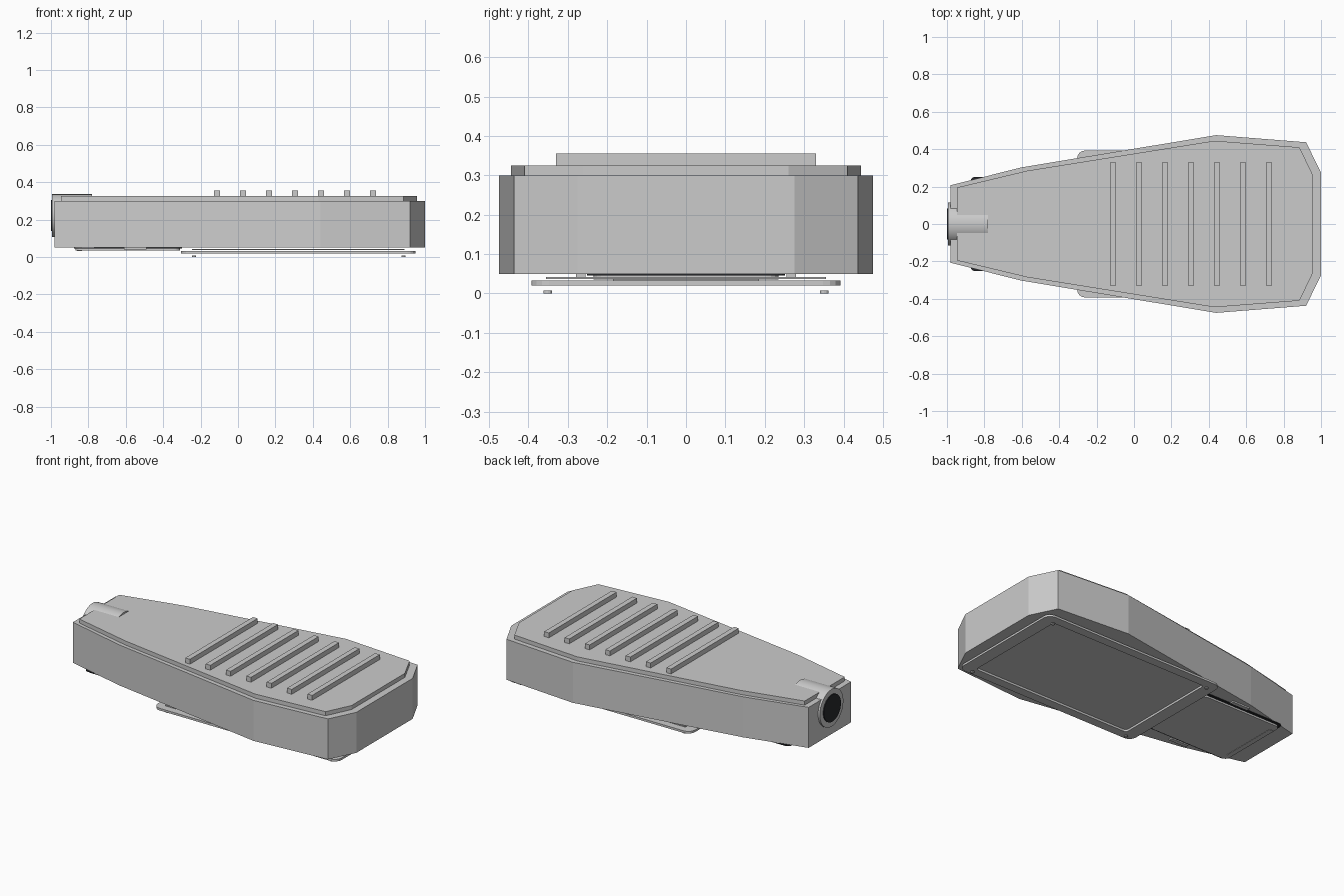
import bpy, bmesh, math

if "Cube" in bpy.data.objects:
    bpy.data.objects.remove(bpy.data.objects["Cube"])


def material(name, c):
    m = bpy.data.materials.new(name)
    m.diffuse_color = (c[0], c[1], c[2], 1)
    m.use_nodes = True
    m.node_tree.nodes["Principled BSDF"].inputs["Base Color"].default_value = m.diffuse_color
    return m


dark = material("dark_rubber", (0.02, 0.022, 0.025))


def make(name, bm, mat=None):
    bmesh.ops.recalc_face_normals(bm, faces=bm.faces)
    me = bpy.data.meshes.new(name)
    bm.to_mesh(me)
    bm.free()
    ob = bpy.data.objects.new(name, me)
    bpy.context.collection.objects.link(ob)
    if mat:
        me.materials.append(mat)
    return ob


def prism(name, pts, z0, z1, mat=None):
    bm = bmesh.new()
    lo = [bm.verts.new((x, y, z0)) for x, y in pts]
    hi = [bm.verts.new((x, y, z1)) for x, y in pts]
    bm.faces.new(lo)
    bm.faces.new(hi)
    n = len(pts)
    for i in range(n):
        j = (i + 1) % n
        bm.faces.new((lo[i], lo[j], hi[j], hi[i]))
    return make(name, bm, mat)


def mirrored(half):
    return [(x, -y) for x, y in half] + [(x, y) for x, y in reversed(half)]


def rounded(x0, x1, w, r, seg=4):
    pts = []
    corners = [(x1 - r, w - r), (x0 + r, w - r), (x0 + r, r - w), (x1 - r, r - w)]
    for k, (cx, cy) in enumerate(corners):
        for i in range(seg + 1):
            a = math.pi / 2 * (k + i / seg)
            pts.append((cx + r * math.cos(a), cy + r * math.sin(a)))
    return pts


def ring(name, outer, inner, z0, z1):
    bm = bmesh.new()
    loops = [[bm.verts.new((x, y, z)) for x, y in p]
             for p, z in ((outer, z0), (outer, z1), (inner, z1), (inner, z0))]
    n = len(outer)
    for k in range(4):
        a, b = loops[k], loops[(k + 1) % 4]
        for i in range(n):
            j = (i + 1) % n
            bm.faces.new((a[i], a[j], b[j], b[i]))
    return make(name, bm)


def box(name, x0, x1, y0, y1, z0, z1, mat=None):
    return prism(name, [(x0, y0), (x1, y0), (x1, y1), (x0, y1)], z0, z1, mat)


def smooth(ob):
    bpy.ops.object.select_all(action='DESELECT')
    ob.select_set(True)
    bpy.context.view_layer.objects.active = ob
    bpy.ops.object.shade_smooth_by_angle()


def tube_x(name, r, x0, x1, z, mat=None):
    bpy.ops.mesh.primitive_cylinder_add(vertices=32, radius=r, depth=x1 - x0,
                                        location=((x0 + x1) / 2, 0, z),
                                        rotation=(0, math.pi / 2, 0))
    ob = bpy.context.object
    ob.name = name
    if mat:
        ob.data.materials.append(mat)
    smooth(ob)


# tapered housing and raised lid
prism("housing", mirrored([(-0.982, 0.207), (-0.6, 0.303), (0.44, 0.475),
                           (0.92, 0.437), (1.0, 0.275)]), 0.05, 0.30)
prism("lid", mirrored([(-0.947, 0.195), (-0.57, 0.285), (0.43, 0.445),
                       (0.885, 0.41), (0.957, 0.26)]), 0.30, 0.325)

# cooling fins
for i in range(7):
    x = -0.113 + i * 0.139
    box(f"cooling_fin_{i + 1}", x - 0.016, x + 0.016, -0.33, 0.33, 0.325, 0.355)

# pole socket with dark bore
tube_x("pole_socket", 0.115, -0.994, -0.78, 0.221)
tube_x("socket_bore", 0.083, -1.0, -0.98, 0.221, dark)

# lamp frame and glass
ring("lamp_frame", rounded(-0.305, 0.95, 0.393, 0.045),
     rounded(-0.225, 0.87, 0.337, 0.02), 0.02, 0.033)
box("lamp_glass", -0.245, 0.89, -0.355, 0.355, 0.037, 0.042)

# frame screws
for x in (-0.235, 0.885):
    for y in (-0.351, 0.351):
        bpy.ops.mesh.primitive_cylinder_add(vertices=12, radius=0.011, depth=0.007,
                                            location=(x, y, 0.0035))
        bpy.context.object.name = "frame_screw"

# service door on dark gasket, with pull bar and side clips
prism("door_gasket", rounded(-0.877, -0.30, 0.252, 0.03), 0.046, 0.051, dark)
prism("service_door", rounded(-0.868, -0.31, 0.235, 0.03), 0.035, 0.046)
box("door_pull_bar", -0.862, -0.835, -0.185, 0.185, 0.033, 0.036)
for s in (-1, 1):
    box("door_clip", -0.61, -0.49, s * 0.267 - 0.012, s * 0.267 + 0.012, 0.041, 0.051)
